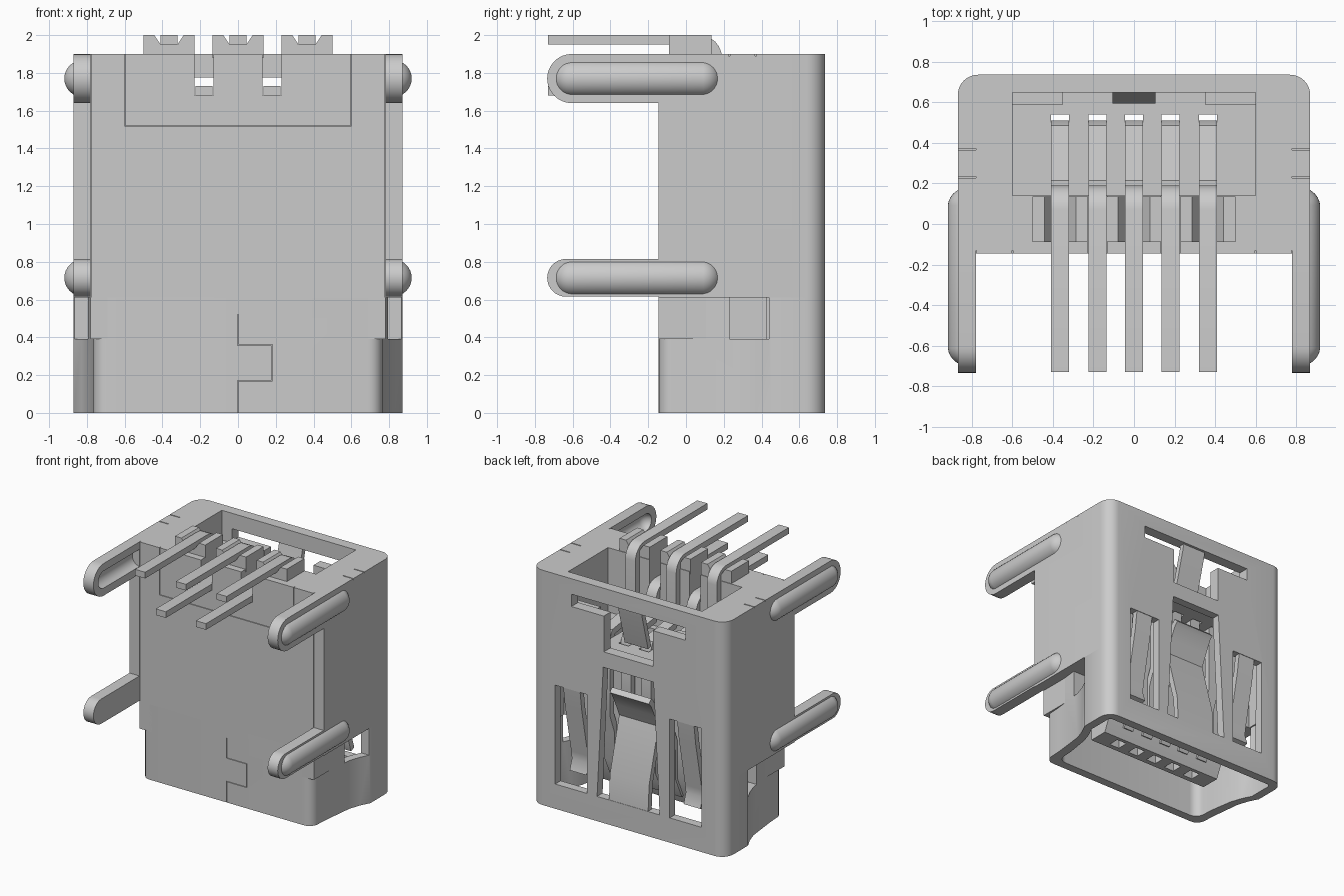
import bpy, bmesh, math
from mathutils import Vector

if "Cube" in bpy.data.objects:
    bpy.data.objects.remove(bpy.data.objects["Cube"], do_unlink=True)

metal = bpy.data.materials.new("plain grey")
metal.use_nodes = True
GREY = (0.6, 0.6, 0.6, 1)
metal.diffuse_color = GREY
metal.node_tree.nodes["Principled BSDF"].inputs["Base Color"].default_value = GREY
parts = []


def add(name, bm, keep=True):
    bmesh.ops.recalc_face_normals(bm, faces=bm.faces)
    me = bpy.data.meshes.new(name)
    bm.to_mesh(me)
    bm.free()
    me.materials.append(metal)
    ob = bpy.data.objects.new(name, me)
    bpy.context.collection.objects.link(ob)
    if keep:
        parts.append(ob)
    return ob


def prism(name, pts, axis, a, b, keep=True):
    """Extrude a 2D outline along an axis: z takes (x,y), x takes (y,z), y takes (x,z)."""
    place = {"z": lambda p, h: (p[0], p[1], h),
             "x": lambda p, h: (h, p[0], p[1]),
             "y": lambda p, h: (p[0], h, p[1])}[axis]
    bm = bmesh.new()
    lo = [bm.verts.new(place(p, a)) for p in pts]
    hi = [bm.verts.new(place(p, b)) for p in pts]
    bm.faces.new(lo)
    bm.faces.new(hi)
    for i in range(len(pts)):
        j = (i + 1) % len(pts)
        bm.faces.new((lo[i], lo[j], hi[j], hi[i]))
    return add(name, bm, keep)


def box(name, x0, x1, y0, y1, z0, z1, keep=True):
    return prism(name, [(x0, y0), (x1, y0), (x1, y1), (x0, y1)], "z", z0, z1, keep)


def capsule(name, s, xc, zc, r, flat, keep=True):
    """Capsule lying along y on side s, flattened on its inner side at depth flat."""
    bm = bmesh.new()
    bmesh.ops.create_uvsphere(bm, u_segments=32, v_segments=15, radius=r)
    for v in bm.verts:
        x, y, h = v.co
        v.co = (s * (xc + max(x * s, -flat)), h - 0.26 + math.copysign(0.342, h), y + zc)
    return add(name, bm, keep)


def cut(target, cutter):
    m = target.modifiers.new("cut", "BOOLEAN")
    m.operation = "DIFFERENCE"
    m.solver = "EXACT"
    m.object = cutter
    bpy.context.view_layer.objects.active = target
    bpy.ops.object.modifier_apply(modifier=m.name)
    bpy.data.objects.remove(cutter, do_unlink=True)


def cut_box(target, *dims):
    cut(target, box("cutter", *dims, keep=False))


def front_seam(target, x0, x1, z0, z1):
    """Hairline groove in the front face."""
    cut_box(target, x0 - 0.002, x1 + 0.002, -0.2, -0.13, z0 - 0.002, z1 + 0.002)


def arc(cx, cy, r, a0, a1, n=8):
    return [(cx + r * math.cos(math.radians(a0 + (a1 - a0) * i / n)),
             cy + r * math.sin(math.radians(a0 + (a1 - a0) * i / n))) for i in range(n + 1)]


def mirrored(half):
    return half + [(-x, y) for x, y in reversed(half)]


def strip(name, path, x, w, t):
    """Bent flat strip: a (y,z) centre path thickened by t and extruded across x."""
    p = [Vector(q) for q in path]
    left, right = [], []
    for i, q in enumerate(p):
        d0 = (q - p[i - 1]).normalized() if i else (p[1] - q).normalized()
        d1 = (p[i + 1] - q).normalized() if i < len(p) - 1 else d0
        n0, n1 = Vector((-d0.y, d0.x)), Vector((-d1.y, d1.x))
        n = (n0 + n1).normalized()
        n *= t / 2 / max(n.dot(n0), 0.5)
        left.append(tuple(q + n))
        right.append(tuple(q - n))
    return prism(name, left + right[::-1], "x", x - w / 2, x + w / 2)


PINS = [-0.365, -0.18, 0, 0.18, 0.365]
SIDES = (-1, 1)

# Upper shell and housing
body = prism("upper_shell", mirrored([(0.87, -0.145)] + arc(0.77, 0.637, 0.1, 0, 90)), "z", 0.61, 1.9)
cut_box(body, -0.6, 0.6, 0.14, 0.65, 1.38, 2.0)           # pocket
cut_box(body, -0.79, 0.79, 0.43, 0.67, 0.5, 1.28)         # spring chamber
for x in PINS:
    cut_box(body, x - 0.045, x + 0.045, 0.19, 0.54, 1.2, 1.45)
for s in SIDES:
    x = 0.18 * s
    cut_box(body, x - 0.05, x + 0.05, -0.2, 0.2, 1.68, 2.0)
    for y in (0.23, 0.37):
        a, b = sorted((0.78 * s, 0.9 * s))
        cut_box(body, a, b, y - 0.004, y + 0.004, 1.89, 2.0)
    # Front corner seam and insert outline
    front_seam(body, 0.78 * s, 0.78 * s, 0.5, 2.0)
    front_seam(body, 0.6 * s, 0.6 * s, 1.52, 2.0)
front_seam(body, -0.6, 0.6, 1.52, 1.52)


# Lower mouth shell with rounded front corners and tapered sides
def mouth(o):
    return mirrored(arc(0.69, -0.07, 0.075, -90, -5, 6) if o == 0 else [(0.69 - o, -0.145 + o)])


def mouth_outline(o):
    front = arc(0.69 - o, -0.07 + o, 0.075, -90, -5, 6)
    side = [(0.77 - o, 0.02 + o), (0.80 - o, 0.28), (0.83 - o, 0.37), (0.87 - o, 0.45)]
    return mirrored(front + side + arc(0.77, 0.637, 0.1 - o, 0, 90))


lower = prism("mouth_shell", mouth_outline(0), "z", 0, 0.61)
cut(lower, prism("cutter", mouth_outline(0.07), "z", -0.1, 0.7, False))
for s in SIDES:
    a, b = sorted((0.6 * s, 1.0 * s))
    cut_box(lower, a, b, 0.23, 0.44, 0.39, 0.7)
    a, b = sorted((0.67 * s, 0.78 * s))
    box("shoulder_block", a, b, -0.145, 0.23, 0.39, 0.612)

# Front dovetail seam
for x0, x1, z0, z1 in [(0, 0, 0, 0.17), (0, 0, 0.36, 0.52), (0, 0.18, 0.17, 0.17),
                       (0, 0.18, 0.36, 0.36), (0.18, 0.18, 0.17, 0.36)]:
    front_seam(lower, x0, x1, z0, z1)

# Back wall windows, cut through both shell sections
for ob in (body, lower):
    cut(ob, prism("cutter", [(-0.28, 0.2), (0.28, 0.2), (0.225, 1.26), (-0.225, 1.26)], "y", 0.6, 0.8, False))
    for s in SIDES:
        a, b = sorted((0.37 * s, 0.655 * s))
        cut_box(ob, a, b, 0.6, 0.8, 0.2, 1.0)
cut_box(body, -0.51, 0.51, 0.6, 0.8, 1.675, 1.775)
cut_box(body, -0.22, 0.22, 0.6, 0.8, 1.385, 1.72)

# Pocket tabs and latch
for s in SIDES:
    a, b = sorted((0.35 * s, 0.6 * s))
    box("pocket_tab", a, b, 0.59, 0.66, 1.375, 1.66)
strip("back_latch", [(0.70, 1.80), (0.69, 1.74), (0.615, 1.46)], 0, 0.21, 0.04)

# Notched pin supports
for c in PINS[::2]:
    prism("pin_support", [(c - 0.135, 1.88), (c + 0.135, 1.88), (c + 0.135, 2.0), (c + 0.078, 2.0),
                          (c + 0.045, 1.95), (c - 0.045, 1.95), (c - 0.078, 2.0), (c - 0.135, 2.0)],
          "y", -0.09, 0.135)

# Tongue with a thinner tip and contact grooves
tongue = prism("tongue", [(0.16, 0.12), (0.32, 0.12), (0.43, 0.36), (0.43, 0.62), (0.16, 0.62)], "x", -0.56, 0.56)
for x in PINS:
    cut_box(tongue, x - 0.045, x + 0.045, 0.20, 0.29, 0.1, 0.5)

# Pins: solder tail, bend, drop into the pocket and contact blade
for i, x in enumerate(PINS):
    z = 1.975 if i % 2 == 0 else 1.705
    bend = arc(0.07, z - 0.095, 0.095, 90, 0, 6)
    strip("pin", [(-0.73, z)] + bend + [(0.165, 1.52), (0.20, 1.46), (0.47, 1.42), (0.487, 1.38),
                                       (0.487, 0.75), (0.43, 0.6), (0.43, 0.37), (0.35, 0.2)], x, 0.09, 0.05)

# Back wall leaf springs
strip("centre_spring", [(0.713, 0.18), (0.70, 0.4), (0.58, 0.84), (0.63, 0.95), (0.68, 1.05), (0.71, 1.08)],
      0, 0.35, 0.045)
for s in SIDES:
    strip("side_spring", [(0.713, 1.02), (0.69, 0.85), (0.61, 0.45), (0.60, 0.38), (0.63, 0.29)],
          0.51 * s, 0.15, 0.045)

# Side mounting legs, embossed: rounded rib outside, matching hollow inside
for s in SIDES:
    a, b = sorted((0.78 * s, 0.87 * s))
    for z0, z1, zc in ((1.64, 1.9, 1.77), (0.615, 0.815, 0.715)):
        r = (z1 - z0) / 2
        outline = [(-0.1, z0)] + arc(-0.735 + r, (z0 + z1) / 2, r, 270, 90, 16) + [(-0.1, z1)]
        leg = prism("mounting_leg", outline, "x", a, b)
        cut(leg, capsule("cutter", s, 0.775, zc, 0.07, 0.07, False))
        capsule("leg_rib", s, 0.822, zc, 0.098, -0.035)

# Smooth the rounded parts and keep the hard edges
bpy.ops.object.select_all(action="DESELECT")
for ob in parts:
    ob.select_set(True)
bpy.context.view_layer.objects.active = body
bpy.ops.object.shade_smooth_by_angle(angle=math.radians(30))
